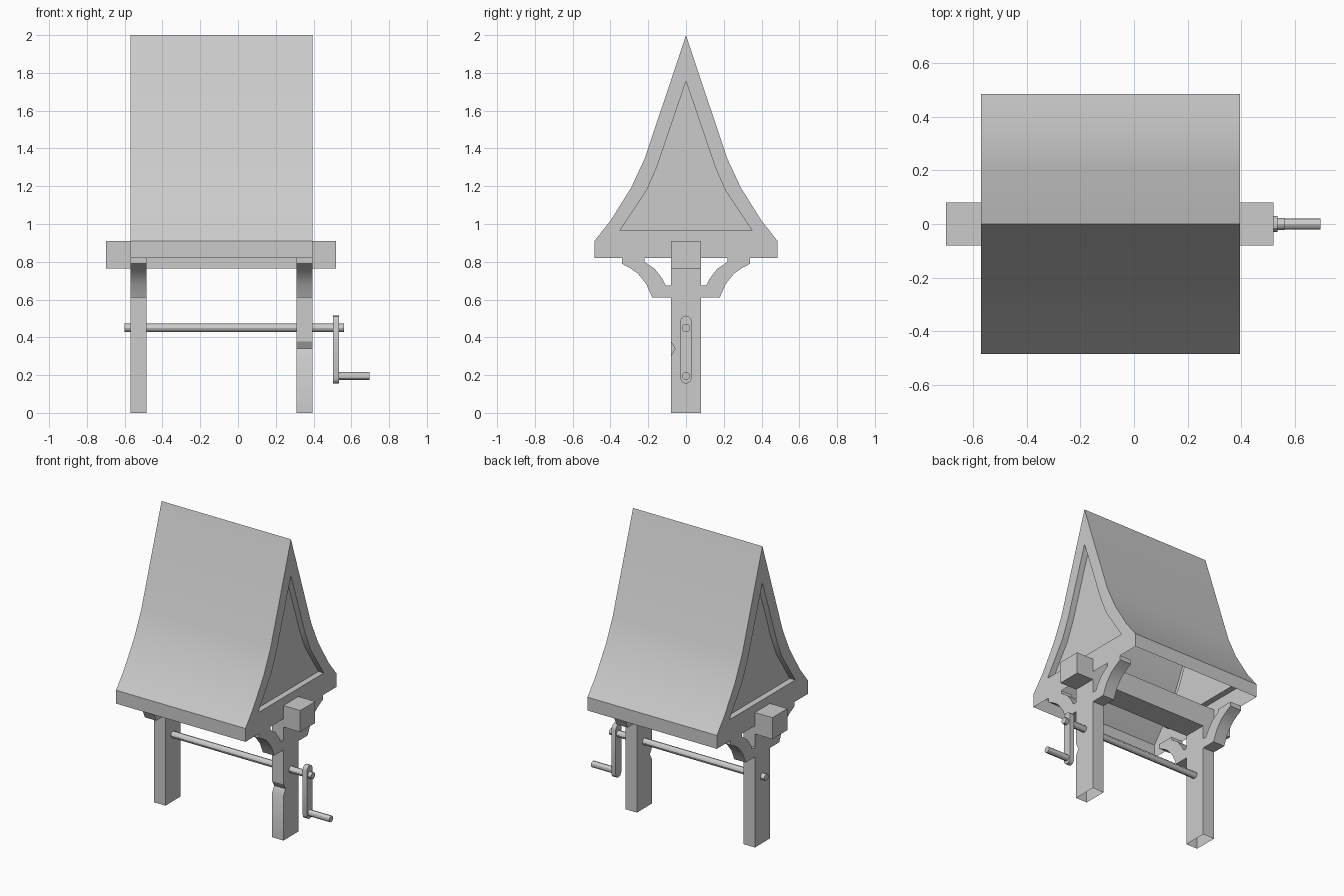
import bpy, bmesh, math
from mathutils import Matrix

if "Cube" in bpy.data.objects:
    bpy.data.objects.remove(bpy.data.objects["Cube"])

XL, XR = -0.57, 0.395      # outer planes of the two gable ends
T = 0.085                  # post thickness


def finish(name, bm, angle=30):
    bmesh.ops.recalc_face_normals(bm, faces=bm.faces)
    me = bpy.data.meshes.new(name)
    bm.to_mesh(me)
    bm.free()
    ob = bpy.data.objects.new(name, me)
    bpy.context.collection.objects.link(ob)
    bpy.context.view_layer.objects.active = ob
    ob.select_set(True)
    bpy.ops.object.shade_smooth_by_angle(angle=math.radians(angle))
    ob.select_set(False)
    return ob


def extrude_x(name, profile, x0, x1, open_bottom=False):
    """Prism of a (y, z) profile running from x0 to x1."""
    bm = bmesh.new()
    a = [bm.verts.new((x0, y, z)) for y, z in profile]
    b = [bm.verts.new((x1, y, z)) for y, z in profile]
    bm.faces.new(a)
    bm.faces.new(b)
    n = len(a)
    for i in range(n):
        j = (i + 1) % n
        if open_bottom and a[i].co.z == a[j].co.z == 0:
            continue
        bm.faces.new((a[i], a[j], b[j], b[i]))
    return finish(name, bm)


def rod_x(name, x0, x1, z, r):
    bm = bmesh.new()
    m = Matrix.Translation(((x0 + x1) / 2, 0, z)) @ Matrix.Rotation(math.pi / 2, 4, 'Y')
    bmesh.ops.create_cone(bm, cap_ends=True, segments=12, radius1=r, radius2=r,
                          depth=x1 - x0, matrix=m)
    return finish(name, bm)


def mirrored(half):
    """Half profile ending on y = 0 -> full symmetric profile."""
    return [(-y, z) for y, z in half] + [p for p in reversed(half[:-1])]


# Roof: hollow shell, flared slopes, recessed gables, open underneath
outer = mirrored([(.485, .82), (.485, .91), (.40, 1.017), (.29, 1.193), (.217, 1.35), (0, 2)])
inner = mirrored([(.35, .965), (.333, .99), (.30, 1.04), (.208, 1.178), (.153, 1.305), (0, 1.755)])
bm = bmesh.new()
rims = []
for x, depth in ((XL, .04), (XR, -.04)):
    rings = [[bm.verts.new((px, y, z)) for y, z in prof]
             for px, prof in ((x, outer), (x, inner), (x + depth, inner))]
    n = len(outer)
    for r0, r1 in zip(rings, rings[1:]):
        for i in range(n):
            j = (i + 1) % n
            bm.faces.new((r0[i], r0[j], r1[j], r1[i]))
    bm.faces.new(rings[2])
    rims.append(rings[0])
for i in range(len(outer) - 1):
    bm.faces.new((rims[0][i], rims[0][i + 1], rims[1][i + 1], rims[1][i]))
finish("roof", bm, 25)

# Ridge-supporting cross beam
extrude_x("cross_beam", [(-.08, .765), (.08, .765), (.08, .91), (-.08, .91)], -.70, .52)

# Posts (the right one has a notch in its front edge) and curved braces
plain = [(-.08, 0), (.08, 0), (.08, .82), (-.08, .82)]
notched = plain + [(-.08, .378), (-.058, .34), (-.08, .30)]
brace = [(.34, .82), (.34, .79), (.295, .766), (.255, .738), (.21, .682), (.178, .61),
         (.08, .61), (.08, .675), (.107, .675), (.125, .71), (.165, .762), (.22, .80), (.22, .82)]
for side, x, post in (("left", XL, plain), ("right", XR - T, notched)):
    extrude_x(side + "_post", post, x, x + T, open_bottom=True)
    for end, s in (("front", -1), ("back", 1)):
        extrude_x(f"{side}_{end}_brace", [(s * y, z) for y, z in brace], x, x + T)

# Winding rod, crank arm with rounded ends, and handle
rod_x("winding_rod", -.60, .56, .45, .022)
arm = []
for zc, start in ((.485, 0), (.185, math.pi)):
    arm += [(.03 * math.cos(start + k * math.pi / 6), zc + .03 * math.sin(start + k * math.pi / 6))
            for k in range(7)]
extrude_x("crank_arm", arm, .503, .535)
rod_x("crank_handle", .51, .695, .195, .021)
